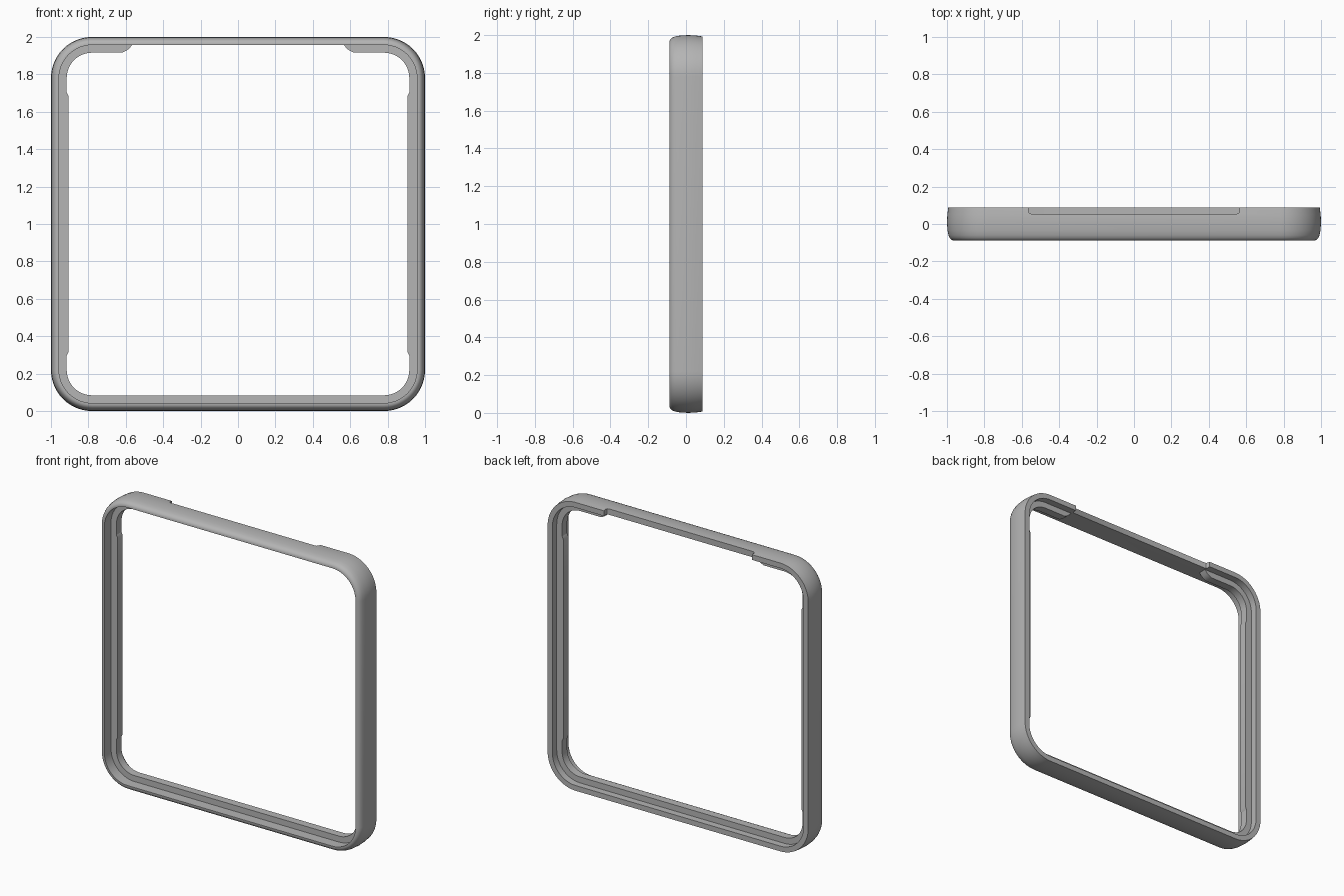
import bpy, bmesh, math

cube = bpy.data.objects.get("Cube")
if cube:
    bpy.data.objects.remove(cube, do_unlink=True)

# One plain grey for the whole frame
grey = bpy.data.materials.new("plain grey")
grey.use_nodes = True
grey.diffuse_color = (0.46, 0.46, 0.46, 1)
shader = grey.node_tree.nodes["Principled BSDF"]
shader.inputs["Base Color"].default_value = grey.diffuse_color
shader.inputs["Roughness"].default_value = 0.6

HALF, RADIUS, STEPS = 1.0, 0.22, 14
LIP_FRONT, LIP_BACK = -0.015, 0.04


def finish(bm, name):
    bmesh.ops.recalc_face_normals(bm, faces=bm.faces)
    mesh = bpy.data.meshes.new(name)
    bm.to_mesh(mesh)
    bm.free()
    mesh.materials.append(grey)
    obj = bpy.data.objects.new(name, mesh)
    bpy.context.collection.objects.link(obj)
    return obj


def rounded_square(inset):
    """Points (x, z) of the rounded outline, moved inward by inset."""
    centre, r = HALF - RADIUS, RADIUS - inset
    points = []
    for corner in range(4):
        mid = math.radians(45 + 90 * corner)
        cx = math.copysign(centre, math.cos(mid))
        cz = math.copysign(centre, math.sin(mid)) + HALF
        for i in range(STEPS + 1):
            a = math.radians(90 * (corner + i / STEPS))
            points.append((cx + r * math.cos(a), cz + r * math.sin(a)))
    return points


def ring(name, section):
    """Sweep a closed (inset, y) section round the square."""
    bm = bmesh.new()
    loops = [[bm.verts.new((x, y, z)) for x, z in rounded_square(inset)]
             for inset, y in section]
    for k, loop in enumerate(loops):
        other = loops[(k + 1) % len(loops)]
        for i in range(len(loop)):
            j = (i + 1) % len(loop)
            bm.faces.new((loop[i], loop[j], other[j], other[i]))
    return finish(bm, name)


def prism(name, outline, place, start, end):
    """Extrude an outline; place(a, b, depth) gives the position."""
    bm = bmesh.new()
    near, far = [[bm.verts.new(place(a, b, d)) for a, b in outline] for d in (start, end)]
    bm.faces.new(near)
    bm.faces.new(far)
    for i in range(len(near)):
        j = (i + 1) % len(near)
        bm.faces.new((near[i], near[j], far[j], far[i]))
    return finish(bm, name)


def mirrored(half):
    return half + [(-a, b) for a, b in reversed(half)]


def cut(target, cutter):
    cutter.hide_render = True
    mod = target.modifiers.new("cut", "BOOLEAN")
    mod.operation = "DIFFERENCE"
    mod.solver = "EXACT"
    mod.object = cutter
    bpy.context.view_layer.objects.active = target
    bpy.ops.object.modifier_apply(modifier=mod.name)
    bpy.data.objects.remove(cutter, do_unlink=True)


# Outer frame with a gently bulged wall and a rounded front edge
frame = ring("outer_frame", [
    (0.007, 0.088), (0.002, 0.05), (0, 0.01), (0.003, -0.035), (0.008, -0.06),
    (0.014, -0.074), (0.022, -0.083), (0.032, -0.088), (0.043, -0.088), (0.043, 0.088)])

# Shallow notch in the back edge of the top bar
notch = prism("notch_cutter",
              mirrored([(0.565, 0.2), (0.565, 0.068), (0.56, 0.058), (0.55, 0.054)]),
              lambda a, b, d: (a, b, d), 1.85, 2.1)
cut(frame, notch)

# Inner lip, open along the middle of the top bar
lip = ring("inner_lip", [(0.03, LIP_FRONT), (0.084, LIP_FRONT),
                         (0.084, LIP_BACK), (0.03, LIP_BACK)])
gap = prism("lip_gap_cutter",
            mirrored([(0.565, 1.99), (0.565, 1.957), (0.585, 1.935),
                      (0.6, 1.925), (0.62, 1.916), (0.62, 1.85)]),
            lambda a, b, d: (a, d, b), -0.15, 0.15)
cut(lip, gap)

# Slightly wider strip of lip along each side
parts = [frame, lip]
for side, word in ((1, "left"), (-1, "right")):
    outline = [(0.93, 0.29), (0.916, 0.295), (0.907, 0.315),
               (0.907, 1.685), (0.916, 1.705), (0.93, 1.71)]
    parts.append(prism(word + "_side_strip", outline,
                       lambda a, b, d: (side * a, d, b), LIP_FRONT, LIP_BACK))

# Smooth curves, keep edges sharp
bpy.ops.object.select_all(action="DESELECT")
for obj in parts:
    obj.select_set(True)
bpy.context.view_layer.objects.active = frame
bpy.ops.object.shade_smooth_by_angle(angle=math.radians(32))
